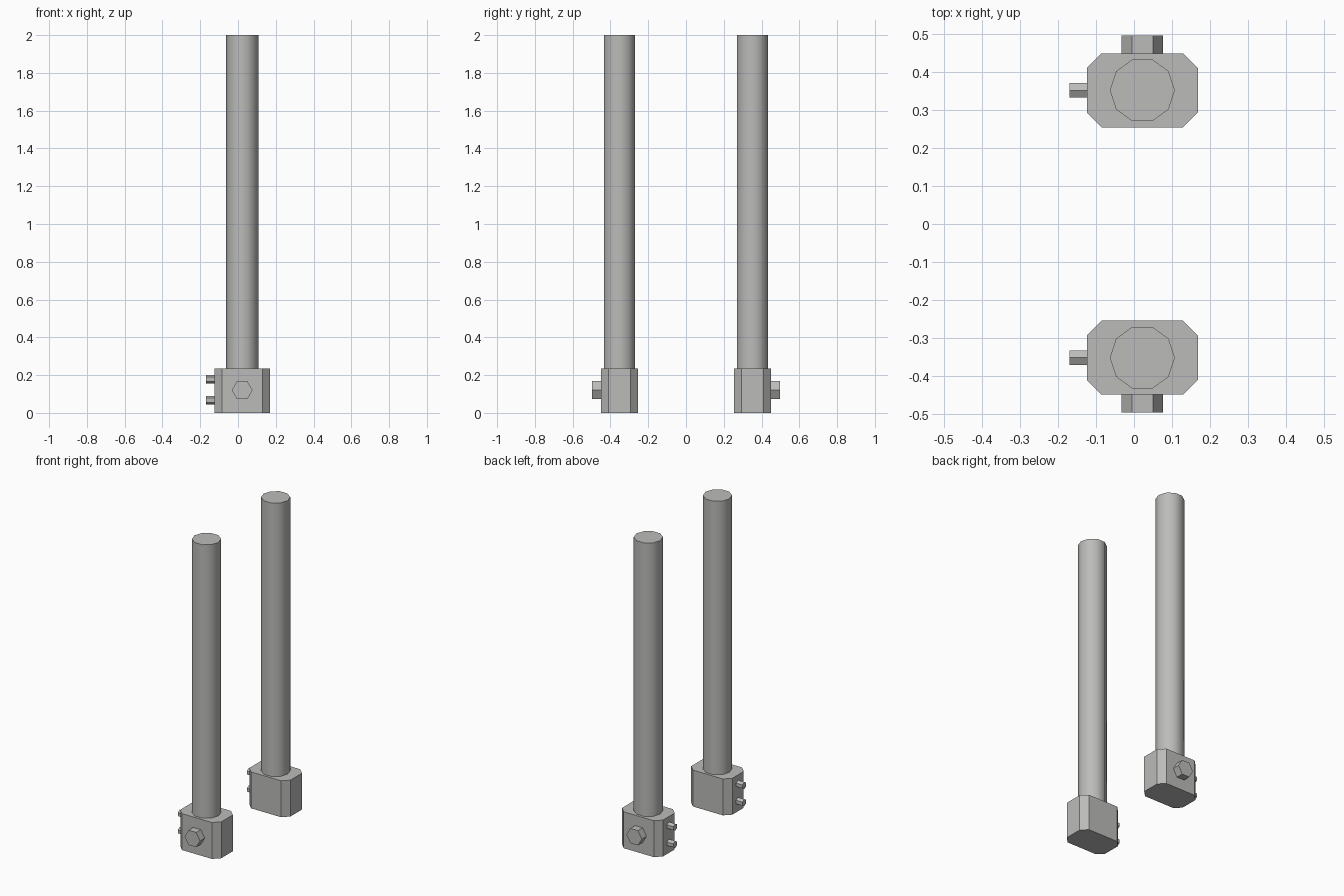
import bpy, bmesh, math
from mathutils import Matrix

if "Cube" in bpy.data.objects:
    bpy.data.objects.remove(bpy.data.objects["Cube"])

CX, CY = 0.022, 0.3525      # axis of one post
BLOCK_H = 0.235

metal = bpy.data.materials.new("grey metal")
metal.diffuse_color = (0.5, 0.5, 0.49, 1)
metal.use_nodes = True
metal.node_tree.nodes["Principled BSDF"].inputs["Base Color"].default_value = metal.diffuse_color


def finish(name, bm, smooth=False):
    bmesh.ops.recalc_face_normals(bm, faces=bm.faces)
    me = bpy.data.meshes.new(name)
    bm.to_mesh(me)
    bm.free()
    me.materials.append(metal)
    ob = bpy.data.objects.new(name, me)
    bpy.context.collection.objects.link(ob)
    if smooth:
        bpy.ops.object.select_all(action='DESELECT')
        ob.select_set(True)
        bpy.context.view_layer.objects.active = ob
        bpy.ops.object.shade_smooth_by_angle(angle=math.radians(40))
    return ob


def prism(name, sides, r, length, centre, rot=Matrix(), spin=0.0, smooth=False):
    bm = bmesh.new()
    m = Matrix.Translation(centre) @ rot @ Matrix.Rotation(spin, 4, 'Z')
    bmesh.ops.create_cone(bm, cap_ends=True, segments=sides, radius1=r,
                          radius2=r, depth=length, matrix=m)
    return finish(name, bm, smooth)


def block(name, y):
    # rectangle with chamfered corners, extruded upward
    hx, hy, c = 0.1465, 0.0975, 0.039
    outline = [(hx, hy - c), (hx - c, hy), (c - hx, hy), (-hx, hy - c),
               (-hx, c - hy), (c - hx, -hy), (hx - c, -hy), (hx, c - hy)]
    bm = bmesh.new()
    f = bm.faces.new([bm.verts.new((CX + px, y + py, 0)) for px, py in outline])
    top = bmesh.ops.extrude_face_region(bm, geom=[f])["geom"]
    bmesh.ops.translate(bm, vec=(0, 0, BLOCK_H),
                        verts=[v for v in top if isinstance(v, bmesh.types.BMVert)])
    return finish(name, bm)


along_y = Matrix.Rotation(math.pi / 2, 4, 'X')
along_x = Matrix.Rotation(math.pi / 2, 4, 'Y')

for side, s in (("front", -1), ("back", 1)):
    y = s * CY
    block(f"{side}_base_block", y)
    # ten-sided post with a vertex on the x axis
    z0 = BLOCK_H - 0.01
    prism(f"{side}_post", 10, 0.0855, 2 - z0, (CX, y, (2 + z0) / 2),
          spin=math.pi / 2, smooth=True)
    # large hex bolt on the outer face
    prism(f"{side}_large_bolt", 6, 0.055, 0.0575, (CX, s * 0.46875, 0.12),
          along_y, math.pi / 2)
    # two small hex bolts on the left end
    for label, z in (("lower", 0.067), ("upper", 0.178)):
        prism(f"{side}_{label}_small_bolt", 6, 0.0225, 0.055, (-0.142, y, z),
              along_x, math.pi / 2)
